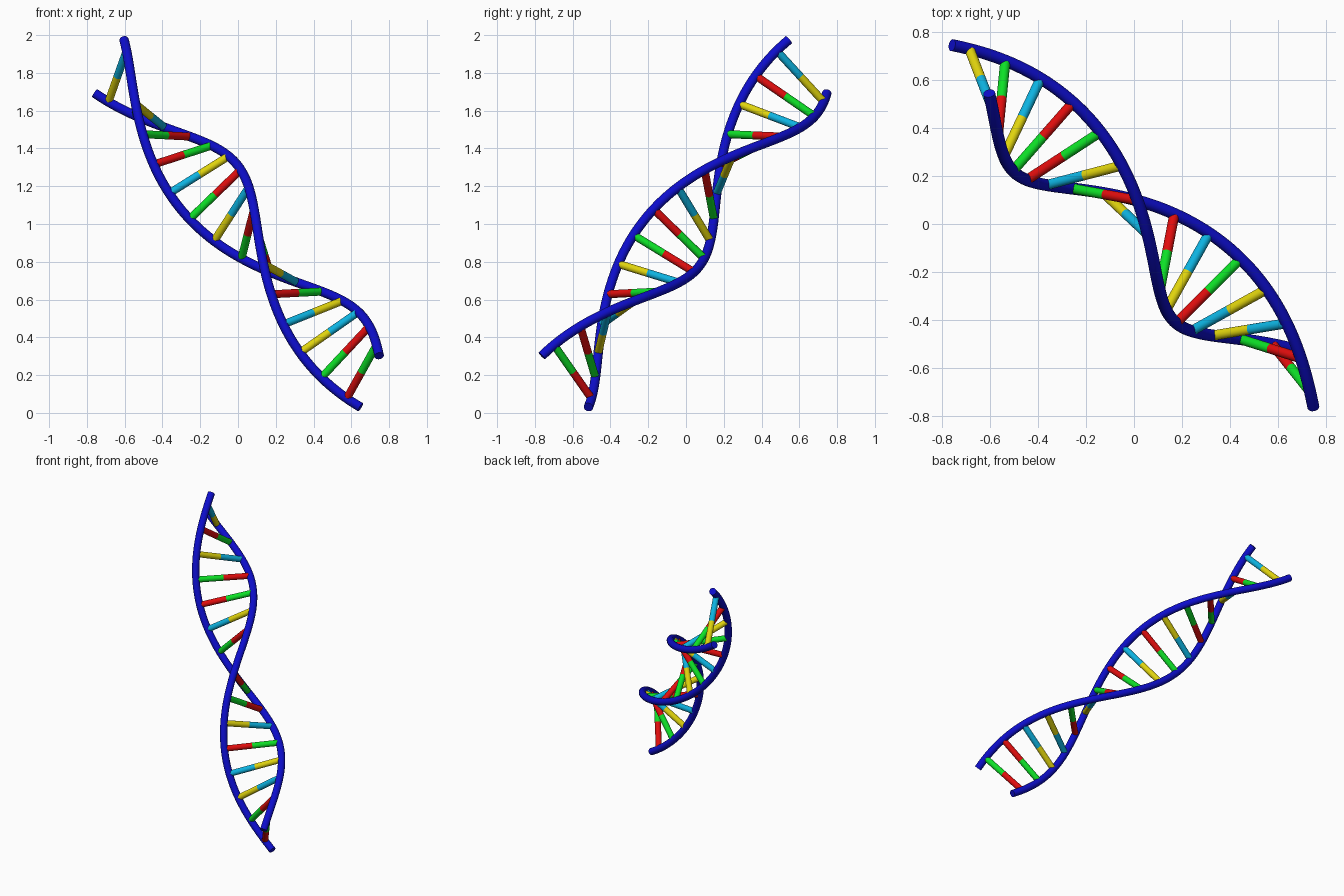
import bpy, math
from mathutils import Vector

if "Cube" in bpy.data.objects:
    bpy.data.objects.remove(bpy.data.objects["Cube"])

TOP = Vector((-0.681, 0.645, 1.834))      # axis start
BOTTOM = Vector((0.698, -0.640, 0.166))   # axis end
RADIUS, TUBE, RUNG = 0.19, 0.025, 0.021
TURN = math.radians(371)
RUNGS = 16

axis = (BOTTOM - TOP).normalized()
u = Vector((-0.152, 0.198, -0.284))
u = (u - axis * u.dot(axis)).normalized()
v = axis.cross(u)


def material(name, rgb):
    m = bpy.data.materials.new(name)
    m.diffuse_color = (*rgb, 1)
    m.use_nodes = True
    m.node_tree.nodes["Principled BSDF"].inputs["Base Color"].default_value = m.diffuse_color
    return m


BLUE = material("blue", (0.004, 0.004, 0.60))
PAINT = {
    "R": material("red", (0.75, 0.004, 0.004)),
    "G": material("green", (0.004, 0.75, 0.02)),
    "C": material("cyan", (0.004, 0.45, 0.75)),
    "Y": material("yellow", (0.75, 0.66, 0.004)),
}


def helix(f, side):
    """Point at fraction f along a strand; side is +1 or -1."""
    a = TURN * f
    return TOP.lerp(BOTTOM, f) + side * RADIUS * (u * math.cos(a) + v * math.sin(a))


def tube(name, points, radius, mat, sides):
    """Closed tube swept along points, with flat end caps."""
    verts, faces = [], []
    n = len(points)
    normal = None
    for i, p in enumerate(points):
        t = (points[min(i + 1, n - 1)] - points[max(i - 1, 0)]).normalized()
        if normal is None:
            normal = t.orthogonal()
        normal = (normal - t * normal.dot(t)).normalized()
        side = t.cross(normal)
        for k in range(sides):
            a = 2 * math.pi * k / sides
            verts.append(p + radius * (normal * math.cos(a) + side * math.sin(a)))
    for i in range(n - 1):
        for k in range(sides):
            j = (k + 1) % sides
            faces.append((i * sides + k, i * sides + j,
                          (i + 1) * sides + j, (i + 1) * sides + k))
    faces.append(tuple(reversed(range(sides))))
    faces.append(tuple(range((n - 1) * sides, n * sides)))
    mesh = bpy.data.meshes.new(name)
    mesh.from_pydata(verts, [], faces)
    mesh.materials.append(mat)
    ob = bpy.data.objects.new(name, mesh)
    bpy.context.collection.objects.link(ob)
    bpy.context.view_layer.objects.active = ob
    ob.select_set(True)
    bpy.ops.object.shade_smooth_by_angle(angle=math.radians(40))
    ob.select_set(False)
    return ob


# two backbone strands
for side, name in ((-1, "strand_a"), (1, "strand_b")):
    tube(name, [helix(i / 96, side) for i in range(97)], TUBE, BLUE, 20)

# rungs: colour of the half on strand a, partner colour on strand b
PARTNER = {"R": "G", "G": "R", "C": "Y", "Y": "C"}
for i, c in enumerate("CRYGRCGYGRCGYCRG"):
    f = (i + 0.5) / RUNGS
    middle = TOP.lerp(BOTTOM, f)
    tube(f"rung_{i + 1}_half_a", [helix(f, -1), middle], RUNG, PAINT[c], 20)
    tube(f"rung_{i + 1}_half_b", [middle, helix(f, 1)], RUNG, PAINT[PARTNER[c]], 20)
